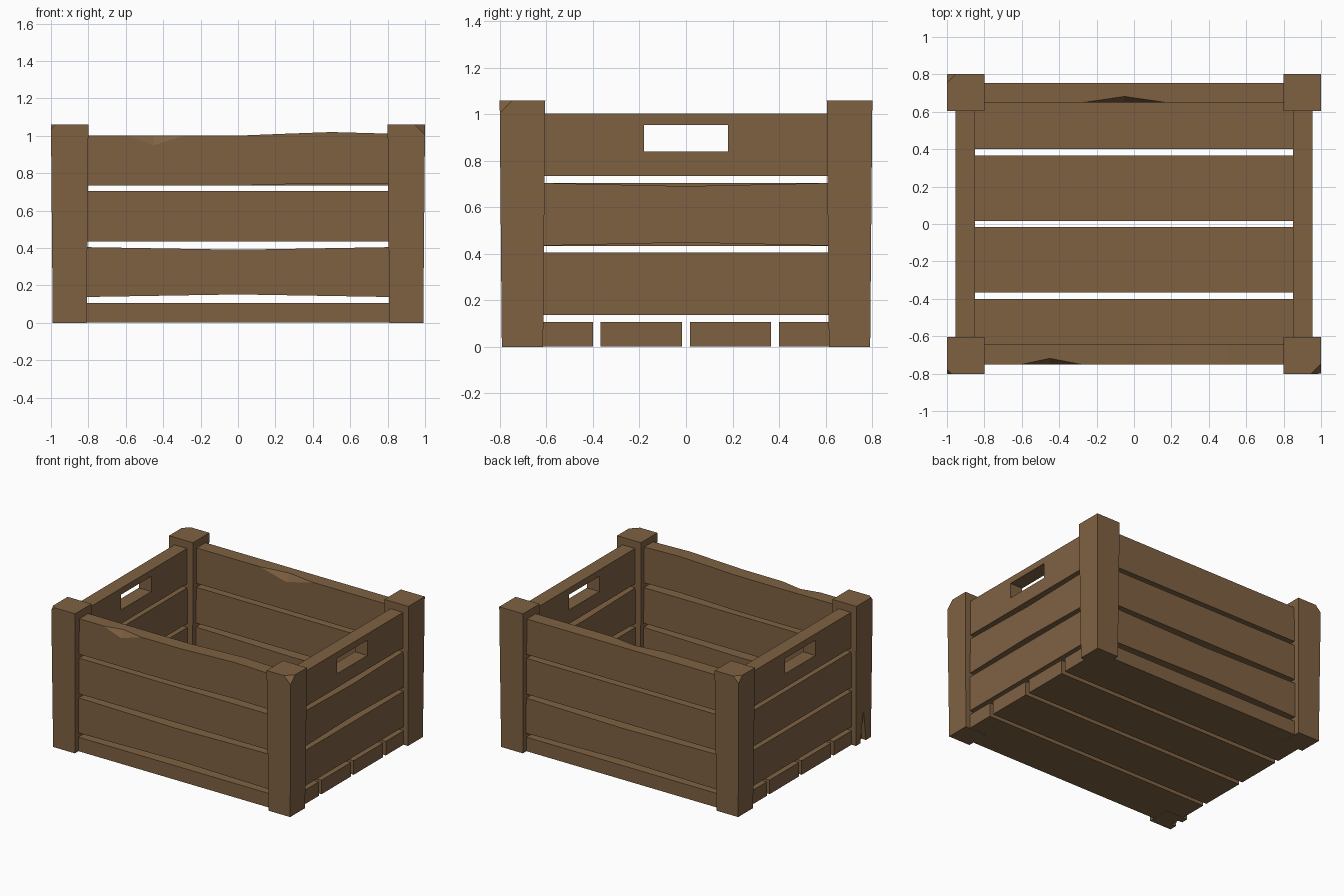
import bpy, bmesh
from mathutils import Vector

if "Cube" in bpy.data.objects:
    bpy.data.objects.remove(bpy.data.objects["Cube"])

wood = bpy.data.materials.new("brown wood")
wood.diffuse_color = (0.212, 0.121, 0.055, 1)
wood.use_nodes = True
wood.node_tree.nodes["Principled BSDF"].inputs["Base Color"].default_value = wood.diffuse_color


def finish(name, bm):
    bmesh.ops.recalc_face_normals(bm, faces=bm.faces)
    me = bpy.data.meshes.new(name)
    bm.to_mesh(me)
    bm.free()
    me.materials.append(wood)
    ob = bpy.data.objects.new(name, me)
    bpy.context.collection.objects.link(ob)
    return ob


def plank(name, axis, half, across, z, bend=()):
    """Board along an axis; bend = (position, bottom shift, top shift)."""
    bm = bmesh.new()
    stations = sorted([(-half, 0, 0), (half, 0, 0)] + list(bend)) \
        if not bend or abs(bend[-1][0]) < half else [(-half, 0, 0)] + list(bend)
    rings = []
    for u, db, dt in stations:
        ring = []
        for v, w in ((across[0], z[0] + db), (across[1], z[0] + db),
                     (across[1], z[1] + dt), (across[0], z[1] + dt)):
            ring.append(bm.verts.new((u, v, w) if axis == 'x' else (v, u, w)))
        rings.append(ring)
    for a, b in zip(rings, rings[1:]):
        for i in range(4):
            j = (i + 1) % 4
            bm.faces.new((a[i], a[j], b[j], b[i]))
    bm.faces.new(rings[0])
    bm.faces.new(rings[-1])
    return finish(name, bm)


def cut(ob, name, points):
    """Subtract the convex hull of some points."""
    bm = bmesh.new()
    for p in points:
        bm.verts.new(p)
    bmesh.ops.convex_hull(bm, input=bm.verts)
    cutter = finish(name, bm)
    cutter.hide_render = True
    cutter.display_type = 'WIRE'
    mod = ob.modifiers.new("cut", 'BOOLEAN')
    mod.operation = 'DIFFERENCE'
    mod.solver = 'EXACT'
    mod.object = cutter
    bpy.context.view_layer.objects.active = ob
    bpy.ops.object.modifier_apply(modifier=mod.name)
    bpy.data.objects.remove(cutter)


def chip(ob, x0, xm, x1, face_y, in_y, top, low):
    """Splintered chip in a top edge, made of two facets."""
    pts = [Vector(p) for p in ((x0, face_y, top), (x1, face_y, top),
                               (xm, in_y, top), (xm, face_y, low))]
    mid = (pts[2] + pts[3]) / 2
    cut(ob, "chip_cutter", [mid + (p - mid) * 1.4 for p in pts])


# Corner posts: slightly tapered, some with a knocked-off top corner
def post(name, sx, sy, c):
    bm = bmesh.new()
    bmesh.ops.create_cube(bm, size=1)
    for v in bm.verts:
        w = 0.2 if v.co.z > 0 else 0.181
        v.co = Vector((sx * 0.9 + v.co.x * w, sy * 0.703 + v.co.y * w * 0.98,
                       1.06 * (v.co.z + 0.5)))
    if c:
        res = bmesh.ops.bisect_plane(
            bm, geom=bm.verts[:] + bm.edges[:] + bm.faces[:],
            plane_co=(sx * (1 - c), sy * 0.801, 1.06),
            plane_no=(sx, sy, 1), clear_outer=True)
        bmesh.ops.contextual_create(
            bm, geom=[e for e in res['geom_cut'] if isinstance(e, bmesh.types.BMEdge)])
    return finish(name, bm)


post("front_right_post", 1, -1, 0.055)
post("back_right_post", 1, 1, 0)
post("back_left_post", -1, 1, 0.045)
cracked = post("front_left_post", -1, -1, 0.025)
cut(cracked, "crack_cutter", [(x, y, z) for x in (-1.05, -0.95)
                              for y, z in ((-0.74, -0.05), (-0.66, -0.05), (-0.70, 0.24))])

# Wall boards
levels = (("lower", (0.138, 0.405)), ("middle", (0.435, 0.705)), ("upper", (0.735, 1.003)))
pinch = ((0, 0.014, -0.014),)
wave = ((-0.3, -0.001, -0.001), (0.05, 0, 0), (0.25, 0.006, 0.008),
        (0.5, 0.011, 0.017), (0.83, 0.006, 0.008))
for level, z in levels:
    front = plank(level + "_front_board", 'x', 0.83, (-0.75, -0.645), z,
                  {"lower": pinch, "upper": wave}.get(level, ()))
    back = plank(level + "_back_board", 'x', 0.83, (0.65, 0.755), z,
                 pinch if level == "lower" else ())
    right = plank(level + "_right_board", 'y', 0.63, (0.85, 0.955), z,
                  pinch if level == "middle" else ())
    left = plank(level + "_left_board", 'y', 0.63, (-0.955, -0.85), z)
    if level == "upper":
        chip(front, -0.6, -0.45, -0.28, -0.75, -0.718, 1.003, 0.95)
        chip(back, -0.27, -0.05, 0.17, 0.65, 0.682, 1.003, 0.945)
        # Hand holes
        for side, s in ((right, 1), (left, -1)):
            cut(side, "handle_cutter", [(s * x, y, h) for x in (0.8, 1.0)
                                        for y in (-0.18, 0.18) for h in (0.84, 0.955)])

# Floor boards
for i, y in enumerate(((-0.75, -0.4), (-0.367, -0.017), (0.017, 0.365), (0.4, 0.75))):
    plank("floor_board_%d" % (i + 1), 'x', 0.955, y, (0.001, 0.107))
